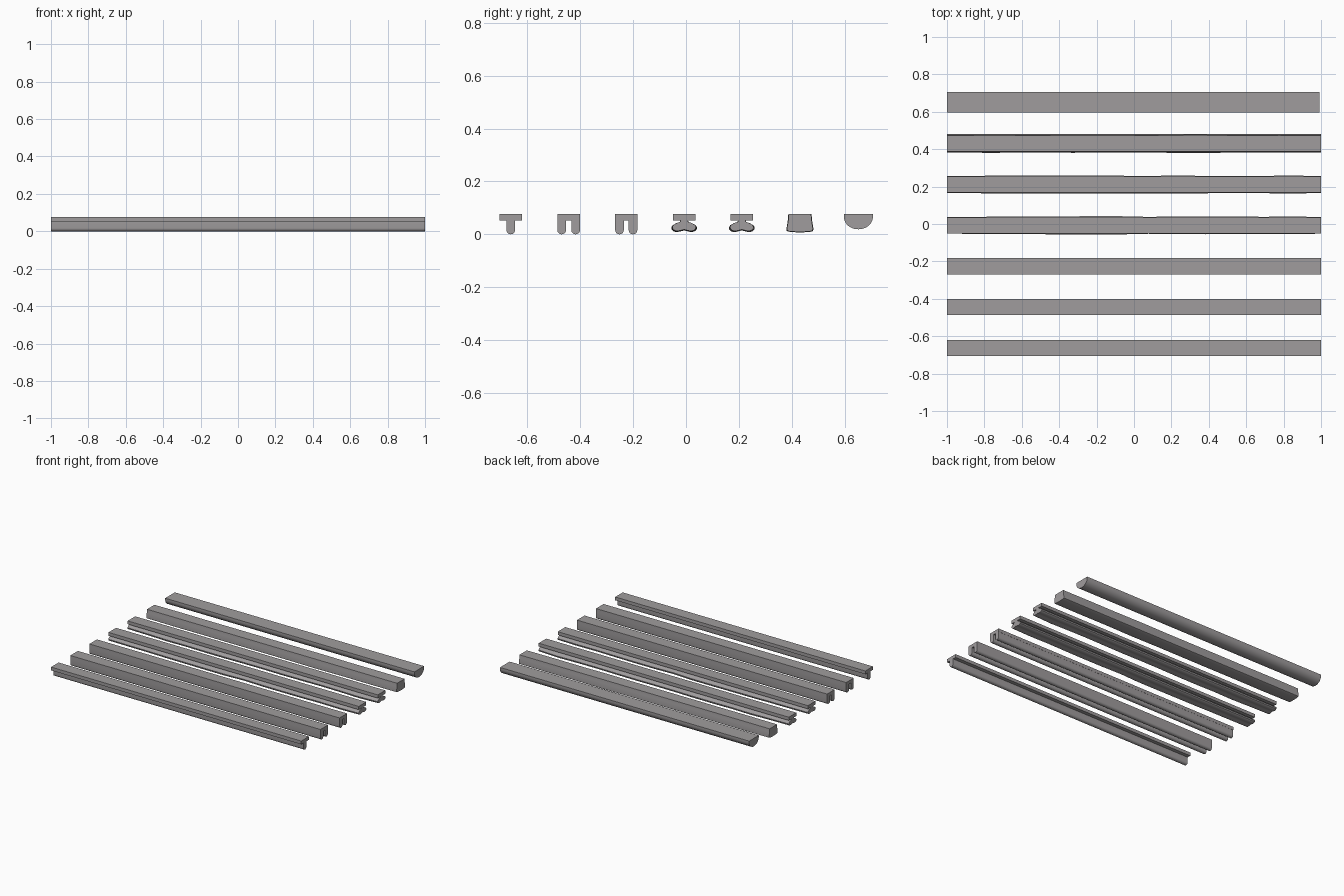
import bpy, bmesh, math, random

random.seed(4)
old = bpy.data.objects.get("Cube")
if old:
    bpy.data.objects.remove(old)

grey = bpy.data.materials.new("warm_grey")
grey.use_nodes = True
colour = (0.35, 0.335, 0.34, 1)
grey.diffuse_color = colour
grey.node_tree.nodes["Principled BSDF"].inputs["Base Color"].default_value = colour

TOP, UNDER = 0.077, 0.053


def sweep(name, profile, y, x_end=1.0, stations=2, wobble=0.0):
    """Sweep a closed (y, z) profile along x, with optional uneven sections."""
    bm = bmesh.new()
    rings = []
    for i in range(stations):
        x = -1 + (x_end + 1) * i / (stations - 1)
        w = 1 + random.uniform(-wobble, wobble)
        if wobble and i in (0, stations - 1):
            w = 1 - wobble
        rings.append([bm.verts.new((x, y + p * w, UNDER + (z - UNDER) * w))
                      for p, z in profile])
    n = len(profile)
    for a, b in zip(rings, rings[1:]):
        for j in range(n):
            k = (j + 1) % n
            bm.faces.new((a[j], a[k], b[k], b[j]))
    bm.faces.new(rings[0])
    bm.faces.new(rings[-1])
    bmesh.ops.recalc_face_normals(bm, faces=bm.faces)
    mesh = bpy.data.meshes.new(name)
    bm.to_mesh(mesh)
    bm.free()
    mesh.materials.append(grey)
    obj = bpy.data.objects.new(name, mesh)
    bpy.context.collection.objects.link(obj)
    bpy.ops.object.select_all(action="DESELECT")
    obj.select_set(True)
    bpy.context.view_layer.objects.active = obj
    bpy.ops.object.shade_smooth_by_angle(angle=math.radians(35))
    return obj


def mirrored(half):
    """Close a right-hand half profile by mirroring it."""
    return half + [(-p, z) for p, z in reversed(half) if p > 0]


def leg(radius, centre=0.0):
    """Straight sided leg with a round foot."""
    arc = [(centre + radius * math.cos(a), radius - radius * math.sin(a))
           for a in [math.pi * i / 10 for i in range(11)]]
    return [(centre + radius, UNDER)] + arc + [(centre - radius, UNDER)]


plate = mirrored([(0.043, TOP), (0.043, UNDER)])

# Single-legged rail
sweep("single_rail_plate", plate, -0.663)
sweep("single_rail_leg", leg(0.0165), -0.663)

# Two-legged rails
for label, y, offset in (("wide", -0.444, 0.0265), ("narrow", -0.226, 0.0255)):
    sweep(label + "_rail_plate", plate, y)
    for side, sign in (("front", -1), ("back", 1)):
        sweep(f"{label}_rail_{side}_leg", leg(0.0165, sign * offset), y)

# Rails with a two-lobed worn foot
lobes = mirrored([(0.014, UNDER), (0.016, 0.047), (0.03, 0.042), (0.042, 0.035),
                  (0.047, 0.027), (0.045, 0.018), (0.037, 0.012), (0.026, 0.01),
                  (0.012, 0.013), (0, 0.016)])
for label, y in (("middle", -0.007), ("fifth", 0.211)):
    sweep(label + "_rail_plate", plate, y)
    sweep(label + "_rail_lobed_foot", lobes, y, stations=14, wobble=0.05)

# Flared block rail with rounded lower corners
block = mirrored([(0.043, TOP), (0.045, UNDER), (0.05, 0.022), (0.049, 0.014),
                  (0.044, 0.011), (0.025, 0.009), (0, 0.008)])
sweep("flared_rail", block, 0.431, stations=10, wobble=0.02)

# Half-round rail
round_half = [(0.055, TOP)] + [
    (0.055 * math.cos(a), 0.066 - 0.047 * math.sin(a))
    for a in [math.pi / 2 * i / 10 for i in range(10)]] + [(0, 0.019)]
sweep("half_round_rail", mirrored(round_half), 0.652, x_end=0.992)
